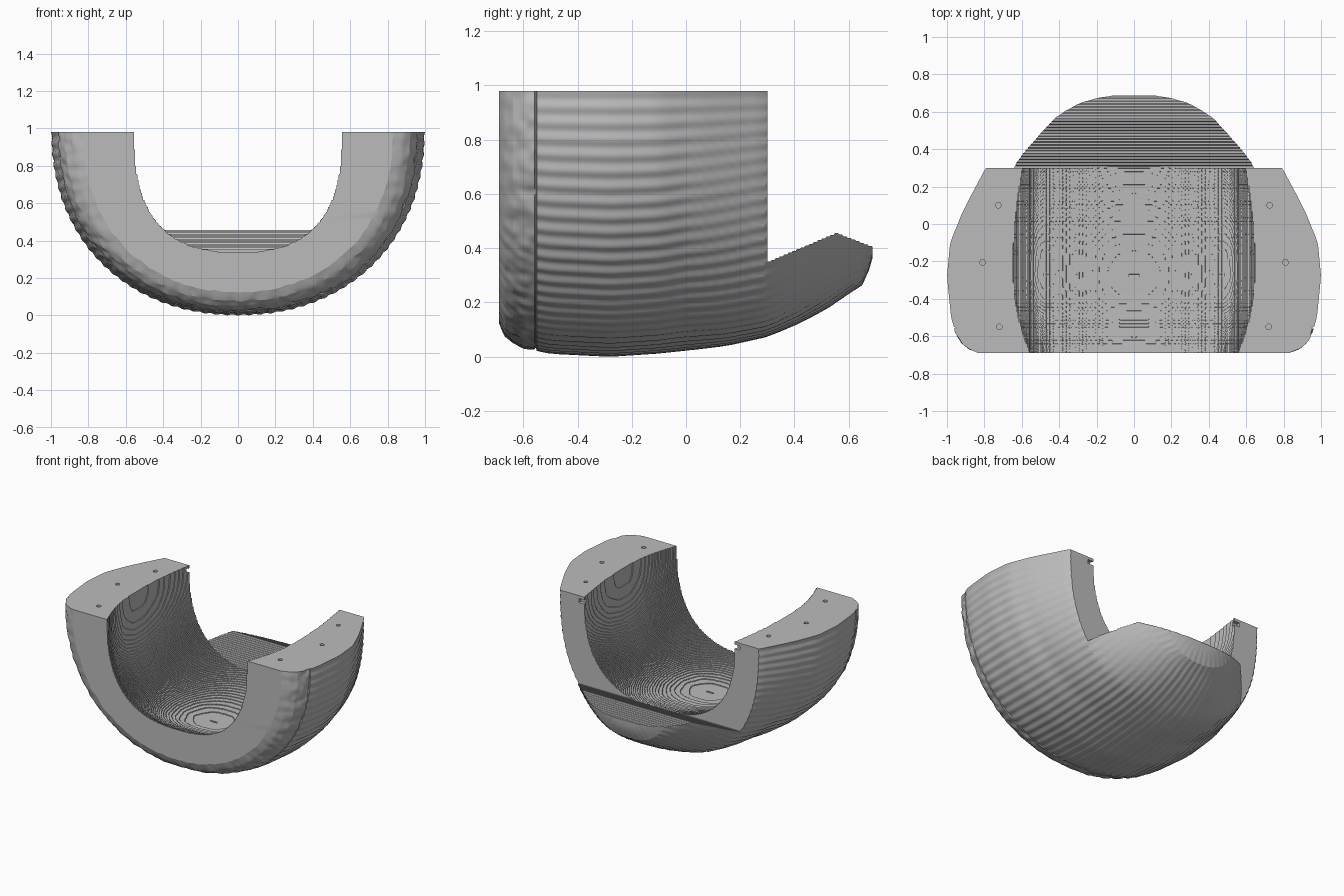
import bpy, bmesh, math
from mathutils import Vector, Matrix, noise

if "Cube" in bpy.data.objects:
    bpy.data.objects.remove(bpy.data.objects["Cube"])

TOP = 0.98      # height of the flat rim
REAR = 0.30     # vertical rear cut
SEAM = -0.555   # groove behind the front band

grey = bpy.data.materials.new("plain_grey")
grey.use_nodes = True
grey.diffuse_color = (0.5, 0.5, 0.5, 1)
grey.node_tree.nodes["Principled BSDF"].inputs["Base Color"].default_value = (0.5, 0.5, 0.5, 1)

# y, half width at the rim, floor height
SHELL = [(-.69, .83, .125), (-.67, .88, .08), (-.64, .92, .052), (-.6, .945, .034),
         (-.5, .975, .013), (-.28, .997, .002), (-.1, .98, .014), (.05, .92, .03),
         (.15, .87, .042), (.3, .79, .075), (.42, .67, .125), (.52, .555, .178),
         (.6, .475, .233), (.65, .38, .265), (.675, .3, .32), (.688, .21, .365)]
CAVITY = [(-.75, .53, .37), (-.69, .555, .34), (-.6, .59, .295), (-.5, .618, .262),
          (-.4, .637, .242), (-.28, .645, .235), (-.15, .645, .241), (0, .638, .262),
          (.15, .62, .295), (.307, .595, .338)]


def sample(table, y):
    for (y0, a0, b0), (y1, a1, b1) in zip(table, table[1:]):
        if y <= y1:
            t = (y - y0) / (y1 - y0)
            return a0 + t * (a1 - a0), b0 + t * (b1 - b0)
    return table[-1][1:]


def make_object(name, bm):
    bmesh.ops.recalc_face_normals(bm, faces=bm.faces)
    mesh = bpy.data.meshes.new(name)
    bm.to_mesh(mesh)
    bm.free()
    mesh.materials.append(grey)
    ob = bpy.data.objects.new(name, mesh)
    bpy.context.collection.objects.link(ob)
    return ob


def loft(name, rows):
    """Closed solid through equal rings of points."""
    bm = bmesh.new()
    rings = [[bm.verts.new(p) for p in row] for row in rows]
    n = len(rings[0])
    for r, s in zip(rings, rings[1:]):
        for i in range(n):
            j = (i + 1) % n
            bm.faces.new((r[i], r[j], s[j], s[i]))
    bm.faces.new(rings[0])
    bm.faces.new(rings[-1])
    return make_object(name, bm)


def bowl_ring(table, y, power, count, relief=None):
    """Half superellipse hanging from the rim height."""
    a, b = sample(table, y)
    ring = []
    for i in range(count + 1):
        t = math.pi * i / count
        c, s = math.cos(t), math.sin(t)
        x = a * math.copysign(abs(c) ** (2 / power), c)
        z = -(TOP - b) * abs(s) ** (2 / power) if 0 < i < count else 0
        p = Vector((x, 0, z))
        if relief:
            p *= 1 + relief(y, p)
        ring.append((p.x, y, TOP + p.z))
    return ring


def relief(y, p):
    if abs(y - SEAM) < 0.004:
        return -0.007
    if y < SEAM:    # hammered front band
        return 0.010 * noise.noise(Vector((p.x, y, p.z)) * 20)
    return 0.003 * math.cos(math.atan2(-p.z, p.x) * 104)   # long ribs


def spread(a, b, n):
    return [a + (b - a) * i / n for i in range(n + 1)]


def apply(ob, kind, **settings):
    bpy.context.view_layer.objects.active = ob
    mod = ob.modifiers.new(kind.lower(), kind)
    for key, value in settings.items():
        setattr(mod, key, value)
    bpy.ops.object.modifier_apply(modifier=mod.name)


def cut(ob, cutter):
    apply(ob, 'BOOLEAN', operation='DIFFERENCE', solver='MANIFOLD', object=cutter)
    bpy.data.objects.remove(cutter)


# Outer half shell with front band, seam and ribs
ys = spread(-.69, SEAM - .004, 18) + [SEAM - .002, SEAM + .002] + spread(SEAM + .0045, .65, 30)
ys += [.662, .675, .688]
shell = loft("half_shell", [bowl_ring(SHELL, y, 2.15 + min(.4, 1.25 * max(0, y)), 416, relief)
                            for y in ys])

# Cavity with softened steps, open at the front, rear and top
rows = []
for y in spread(-.75, .307, 40):
    ring = bowl_ring(CAVITY, y, 2.6, 80)
    rows.append(ring + [(ring[-1][0], y, 1.08), (ring[0][0], y, 1.08)])
cavity = loft("cavity_cutter", rows)
apply(cavity, 'REMESH', mode='BLOCKS', octree_depth=8, scale=.8, use_remove_disconnected=False)
apply(cavity, 'SMOOTH', factor=.3, iterations=1)
cut(shell, cavity)

# Rear cut: vertical wall, then a finely stepped ramp and a stepped falling lip
profile = [(.8, 1.2), (REAR, 1.2), (REAR, .35)]
y, z = REAR, .35
for steps, rise in ((16, .0066), (9, -.006)):
    for i in range(steps):
        profile += [(y + .011, z), (y + .0156, z + rise)]
        y += .0156
        z += rise
profile.append((.8, z))
cut(shell, loft("rear_cutter", [[(x, y, z) for y, z in profile] for x in (-1.2, 1.2)]))

# Pin holes in the rim and small latch notches at the rear inner corners
bm = bmesh.new()
for side in (-1, 1):
    for x, y in ((.725, .1), (.81, -.205), (.72, -.55)):
        bmesh.ops.create_cone(bm, cap_ends=True, segments=16, radius1=.015, radius2=.015,
                              depth=.12, matrix=Matrix.Translation((side * x, y, TOP)))
    bmesh.ops.create_cube(bm, size=1, matrix=Matrix.Translation((side * .61, REAR, .945))
                          @ Matrix.Diagonal((.06, .05, .03, 1)))
cut(shell, make_object("hole_cutter", bm))

bpy.ops.object.select_all(action='DESELECT')
shell.select_set(True)
bpy.context.view_layer.objects.active = shell
bpy.ops.object.shade_smooth_by_angle(angle=math.radians(18))
